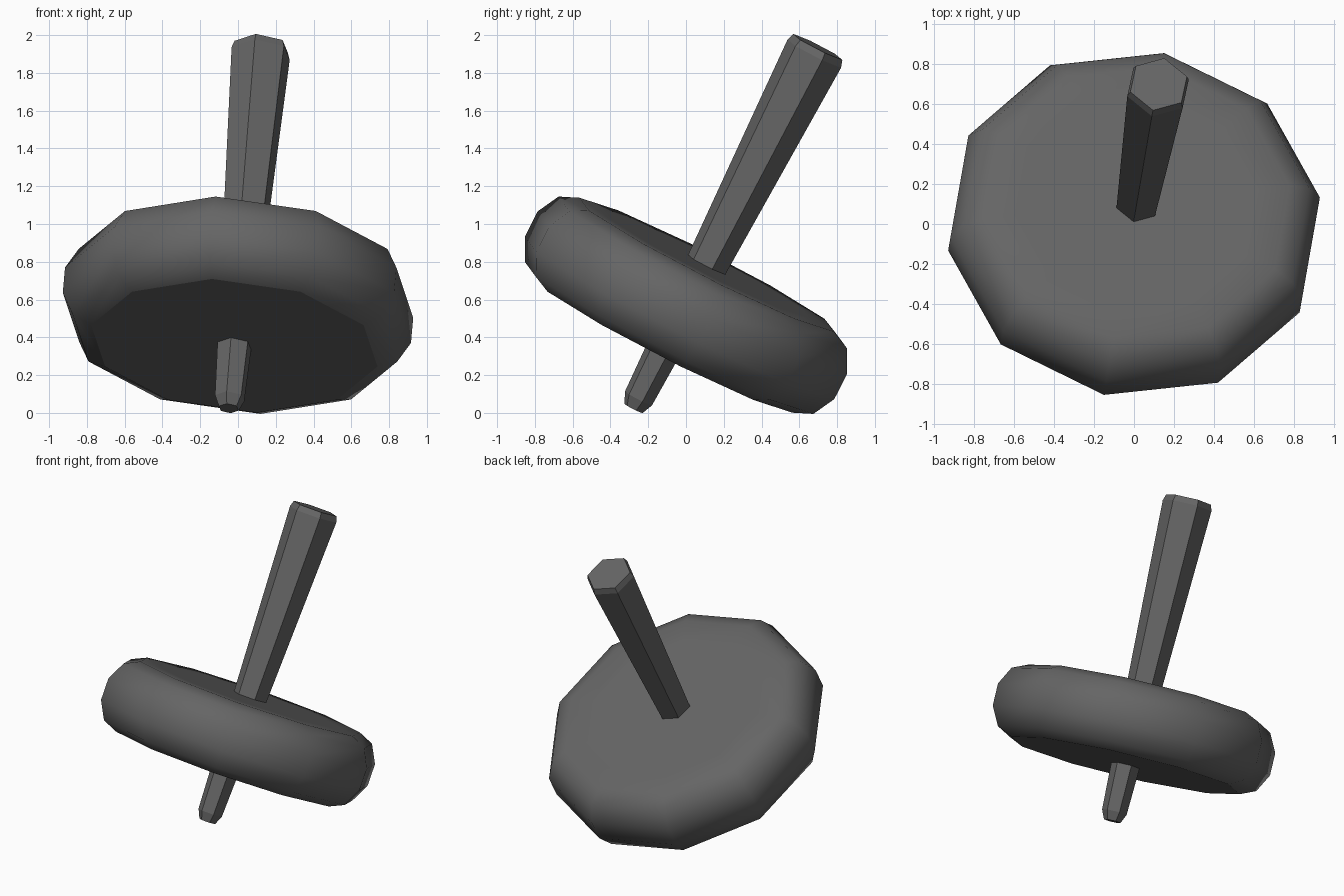
import bpy
import math
from mathutils import Vector, Matrix

cube = bpy.data.objects.get("Cube")
if cube:
    bpy.data.objects.remove(cube, do_unlink=True)

grey = bpy.data.materials.new("dark grey")
grey.use_nodes = True
colour = (0.13, 0.13, 0.13, 1)
grey.diffuse_color = colour
grey.node_tree.nodes["Principled BSDF"].inputs["Base Color"].default_value = colour

# Leaning spin axis, through the middle of the disc
axis = Vector((0.09, 0.51, 1)).normalized()
lean = Vector((0, 0, 1)).rotation_difference(axis).to_matrix().to_4x4()
placement = Matrix.Translation((0, 0, 0.57)) @ lean


def lathe(name, profile, sides, phase):
    """Sweep (radius, height) points, bottom to top, into a capped prism."""
    verts, faces = [], []
    for radius, height in profile:
        for i in range(sides):
            a = math.radians(phase) + math.tau * i / sides
            verts.append((radius * math.cos(a), radius * math.sin(a), height))
    for r in range(len(profile) - 1):
        for i in range(sides):
            j = (i + 1) % sides
            low, high = r * sides, (r + 1) * sides
            faces.append((low + i, low + j, high + j, high + i))
    faces.append(tuple(reversed(range(sides))))
    faces.append(tuple(range(len(verts) - sides, len(verts))))
    mesh = bpy.data.meshes.new(name)
    mesh.from_pydata(verts, [], faces)
    mesh.materials.append(grey)
    obj = bpy.data.objects.new(name, mesh)
    bpy.context.collection.objects.link(obj)
    obj.matrix_world = placement
    return obj


# Disc with a rounded rim; the extra top ring keeps the middle flat
rim = []
for step in range(6):
    a = math.radians(-90 + 36 * step)
    rim.append((0.77 + 0.175 * math.cos(a), 0.242 * math.sin(a)))
disc = lathe("disc", rim + [(0.6, 0.242)], 10, 8)
mesh = disc.data
mesh.shade_smooth()
for face in mesh.polygons:
    if face.normal.z < -0.99:
        face.use_smooth = False
for edge in mesh.edges:
    if all(mesh.vertices[v].co.z < -0.241 for v in edge.vertices):
        edge.use_edge_sharp = True

# Tapered six-sided stem, chamfered at both ends
stem = [(0.055, -0.615), (0.082, -0.555), (0.163, 1.5), (0.15, 1.54)]
lathe("stem", stem, 6, 18)
